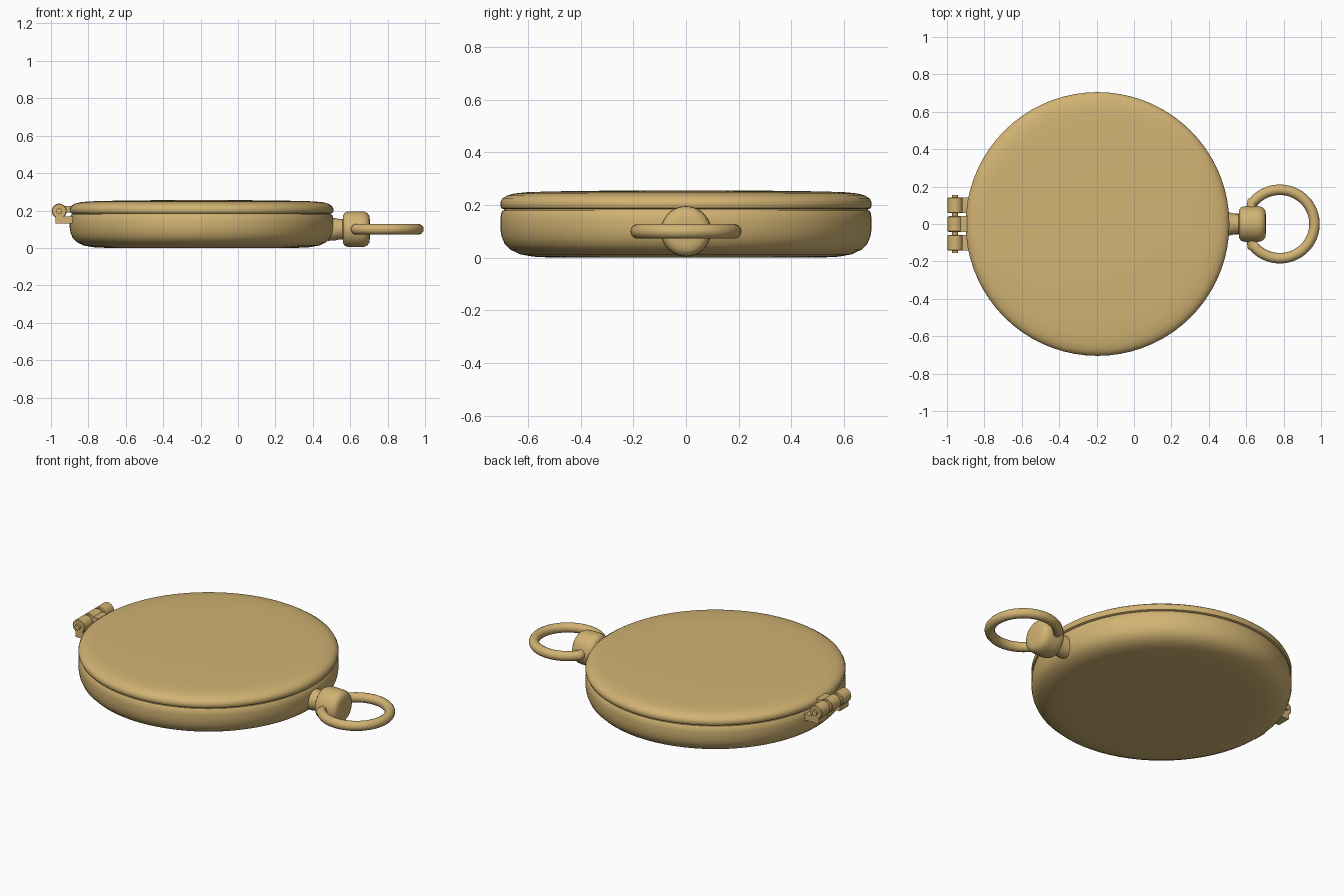
import bpy, bmesh, math
from mathutils import Matrix, Vector

if "Cube" in bpy.data.objects:
    bpy.data.objects.remove(bpy.data.objects["Cube"])

brass = bpy.data.materials.new("brass")
brass.diffuse_color = (0.64, 0.45, 0.17, 1)
brass.use_nodes = True
brass.node_tree.nodes["Principled BSDF"].inputs["Base Color"].default_value = brass.diffuse_color


def finish(name, bm, angle=40):
    bmesh.ops.recalc_face_normals(bm, faces=bm.faces)
    mesh = bpy.data.meshes.new(name)
    bm.to_mesh(mesh)
    bm.free()
    mesh.materials.append(brass)
    ob = bpy.data.objects.new(name, mesh)
    bpy.context.collection.objects.link(ob)
    bpy.ops.object.select_all(action='DESELECT')
    ob.select_set(True)
    bpy.context.view_layer.objects.active = ob
    bpy.ops.object.shade_smooth_by_angle(angle=math.radians(angle))
    return ob


def lathe(name, profile, loc, axis='Z', n=72):
    """Revolve (radius, height) points and aim the axis along Z, X or Y."""
    bm = bmesh.new()
    rings = []
    for r, h in profile:
        rings.append([bm.verts.new((r * math.cos(2 * math.pi * i / n),
                                    r * math.sin(2 * math.pi * i / n), h)) for i in range(n)])
    for a, b in zip(rings, rings[1:]):
        for i in range(n):
            j = (i + 1) % n
            bm.faces.new((a[i], a[j], b[j], b[i]))
    bm.faces.new(rings[0])
    bm.faces.new(rings[-1])
    rot = {'Z': Matrix.Identity(4), 'X': Matrix.Rotation(math.pi / 2, 4, 'Y'),
           'Y': Matrix.Rotation(-math.pi / 2, 4, 'X')}[axis]
    bmesh.ops.transform(bm, matrix=Matrix.Translation(loc) @ rot, verts=bm.verts)
    return finish(name, bm)


def box(name, lo, hi):
    bm = bmesh.new()
    bmesh.ops.create_cube(bm, size=1)
    lo, hi = Vector(lo), Vector(hi)
    for v in bm.verts:
        v.co = (lo + hi) / 2 + v.co * (hi - lo)
    return finish(name, bm)


# Round case: base, recessed seam and lid
cx = -0.195
lathe("case_base", [(0.50, 0.0), (0.58, 0.004), (0.63, 0.013), (0.665, 0.03), (0.688, 0.052),
                    (0.70, 0.08), (0.705, 0.11), (0.705, 0.145), (0.701, 0.172), (0.695, 0.18)],
      (cx, 0, 0))
lathe("case_seam", [(0.69, 0.17), (0.69, 0.195)], (cx, 0, 0))
lathe("case_lid", [(0.693, 0.184), (0.701, 0.188), (0.705, 0.198), (0.705, 0.21), (0.698, 0.224),
                   (0.68, 0.236), (0.65, 0.244), (0.60, 0.249), (0.50, 0.252), (0.27, 0.255)],
      (cx, 0, 0))

# Crown neck and rounded knob
cz = 0.10
lathe("crown_neck", [(0.062, 0.48), (0.06, 0.52), (0.055, 0.54), (0.055, 0.58)], (0, 0, cz), 'X', 40)
lathe("crown_knob", [(0.055, 0.56), (0.075, 0.562), (0.087, 0.57), (0.094, 0.585), (0.096, 0.605),
                     (0.096, 0.655), (0.094, 0.675), (0.086, 0.692), (0.072, 0.702), (0.05, 0.705)],
      (0, 0, cz), 'X', 40)

# Bow ring: open loop with ends turned into the knob
path = [(0.63, 0.08), (0.63, 0.115)]
for k in range(49):
    t = math.radians(140 - 280 * k / 48)
    path.append((0.78 + 0.185 * math.cos(t), 0.183 * math.sin(t)))
path += [(0.63, -0.115), (0.63, -0.08)]
curve = bpy.data.curves.new("bow_path", 'CURVE')
curve.dimensions = '3D'
curve.bevel_depth = 0.028
curve.bevel_resolution = 5
curve.use_fill_caps = True
spline = curve.splines.new('POLY')
spline.points.add(len(path) - 1)
for p, (x, y) in zip(spline.points, path):
    p.co = (x, y, cz, 1)
    spline.use_smooth = True
curve.materials.append(brass)
bow = bpy.data.objects.new("bow_ring", curve)
bpy.context.collection.objects.link(bow)

# Hinge: three knuckles, leaves and a pin
hx, hz, hr = -0.956, 0.197, 0.04
for i, y in enumerate((-0.1, 0, 0.1)):
    h = 0.042
    lathe("hinge_knuckle_%d" % i, [(hr - 0.004, -h), (hr, -h + 0.004), (hr, h - 0.004), (hr - 0.004, h)],
          (hx, y, hz), 'Y', 32)
    if y:
        box("hinge_base_leaf_%d" % i, (hx - 0.02, y - h, 0.132), (-0.86, y + h, 0.168))
    else:
        box("hinge_lid_leaf", (hx, y - h, 0.19), (-0.86, y + h, 0.224))
lathe("hinge_pin", [(0.016, -0.155), (0.016, 0.155)], (hx, 0, hz), 'Y', 24)
